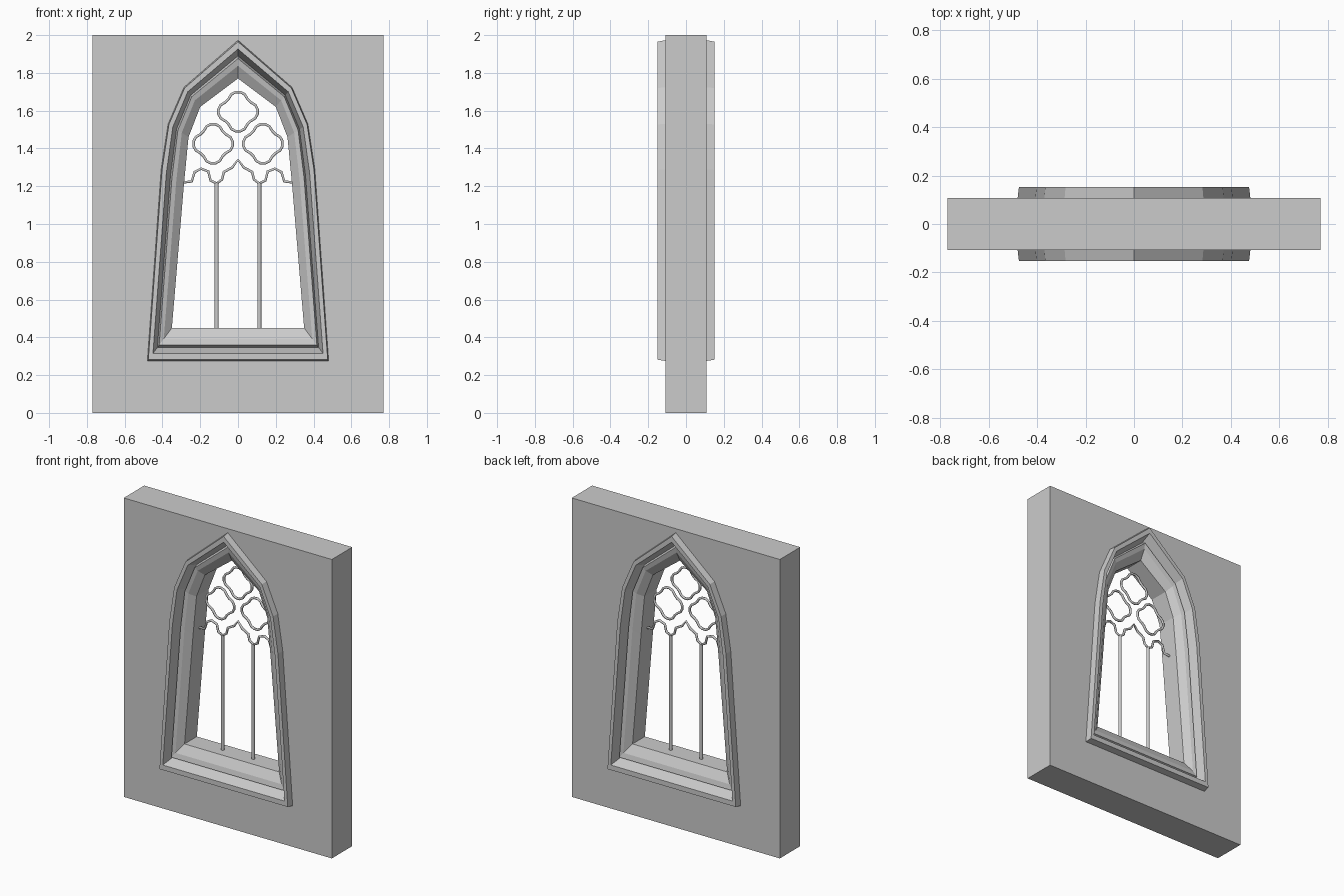
import bpy, bmesh, math

if "Cube" in bpy.data.objects:
    bpy.data.objects.remove(bpy.data.objects["Cube"])

# Half outlines (x, z) of the pointed arch: outer moulding edge and inner opening
OUTER = [(0.48, 0.275), (0.407, 1.29), (0.37, 1.53), (0.286, 1.724), (0, 1.973)]
INNER = [(0.35, 0.45), (0.287, 1.20), (0.262, 1.46), (0.20, 1.62), (0, 1.77)]
# Moulding section: (blend outer -> inner, distance from wall centre)
SECTION = [(0, 0.108), (0.04, 0.152), (0.23, 0.152), (0.41, 0.075),
           (0.48, 0.108), (0.67, 0.100), (1, 0.065)]
WALL_W, WALL_Y, WALL_H = 0.77, 0.108, 2.0


def outline(t, y):
    half = [(a[0] + (b[0] - a[0]) * t, y, a[1] + (b[1] - a[1]) * t)
            for a, b in zip(OUTER, INNER)]
    return half + [(-x, yy, z) for x, yy, z in reversed(half[:-1])]


def loft(bm, rings):
    for a, b in zip(rings, rings[1:]):
        n = len(a)
        for i in range(n):
            j = (i + 1) % n
            bm.faces.new((a[i], a[j], b[j], b[i]))


def finish(bm, name):
    bmesh.ops.recalc_face_normals(bm, faces=bm.faces)
    me = bpy.data.meshes.new(name)
    bm.to_mesh(me)
    bm.free()
    ob = bpy.data.objects.new(name, me)
    bpy.context.collection.objects.link(ob)
    return ob


def loop_edges(bm, ring):
    out = []
    for i in range(len(ring)):
        pair = (ring[i], ring[(i + 1) % len(ring)])
        out.append(bm.edges.get(pair) or bm.edges.new(pair))
    return out


def bar(name, pts, radius, closed=False):
    cu = bpy.data.curves.new(name, 'CURVE')
    cu.dimensions = '3D'
    cu.bevel_depth = radius
    cu.bevel_resolution = 1
    cu.use_fill_caps = True
    sp = cu.splines.new('POLY')
    sp.points.add(len(pts) - 1)
    for p, (x, z) in zip(sp.points, pts):
        p.co = (x, 0, z, 1)
    sp.use_cyclic_u = closed
    ob = bpy.data.objects.new(name, cu)
    bpy.context.collection.objects.link(ob)
    bpy.ops.object.select_all(action='DESELECT')
    ob.select_set(True)
    bpy.context.view_layer.objects.active = ob
    bpy.ops.object.convert(target='MESH')


# Wall with the arched moulded opening, lofted front to back
bm = bmesh.new()
profile = [(t, -y) for t, y in SECTION] + [(t, y) for t, y in reversed(SECTION)]
rings = [[bm.verts.new(c) for c in outline(t, y)] for t, y in profile]
loft(bm, rings)
corners = [(-WALL_W, 0), (WALL_W, 0), (WALL_W, WALL_H), (-WALL_W, WALL_H)]
rects = [[bm.verts.new((x, y, z)) for x, z in corners] for y in (-WALL_Y, WALL_Y)]
loft(bm, rects)
for rect, ring in ((rects[0], rings[0]), (rects[1], rings[-1])):
    bmesh.ops.triangle_fill(bm, use_beauty=True, normal=(0, 1, 0),
                            edges=loop_edges(bm, rect) + loop_edges(bm, ring))
finish(bm, "window_wall")

# Mullions
for side in (-1, 1):
    bar("mullion", [(side * 0.113, 0.44), (side * 0.113, 1.22)], 0.011)

# Quatrefoil tracery
for cx, cz in ((0, 1.595), (-0.132, 1.425), (0.132, 1.425)):
    pts = []
    for q in range(4):
        base = q * math.pi / 2
        for deg in (-75, -42, -14, 14, 42, 75):
            a = base + math.radians(deg)
            pts.append((cx + 0.053 * math.cos(base) + 0.052 * math.cos(a),
                        cz + 0.053 * math.sin(base) + 0.052 * math.sin(a)))
    bar("quatrefoil", pts, 0.008, True)

# Cusped tracery line over the three lights
half = [(0.03, 1.30), (0.075, 1.275), (0.085, 1.235), (0.113, 1.215),
        (0.145, 1.23), (0.157, 1.278), (0.195, 1.293), (0.23, 1.275),
        (0.245, 1.225), (0.295, 1.22)]
bar("cusped_arches", [(-x, z) for x, z in reversed(half)] + [(0, 1.34)] + half, 0.008)
